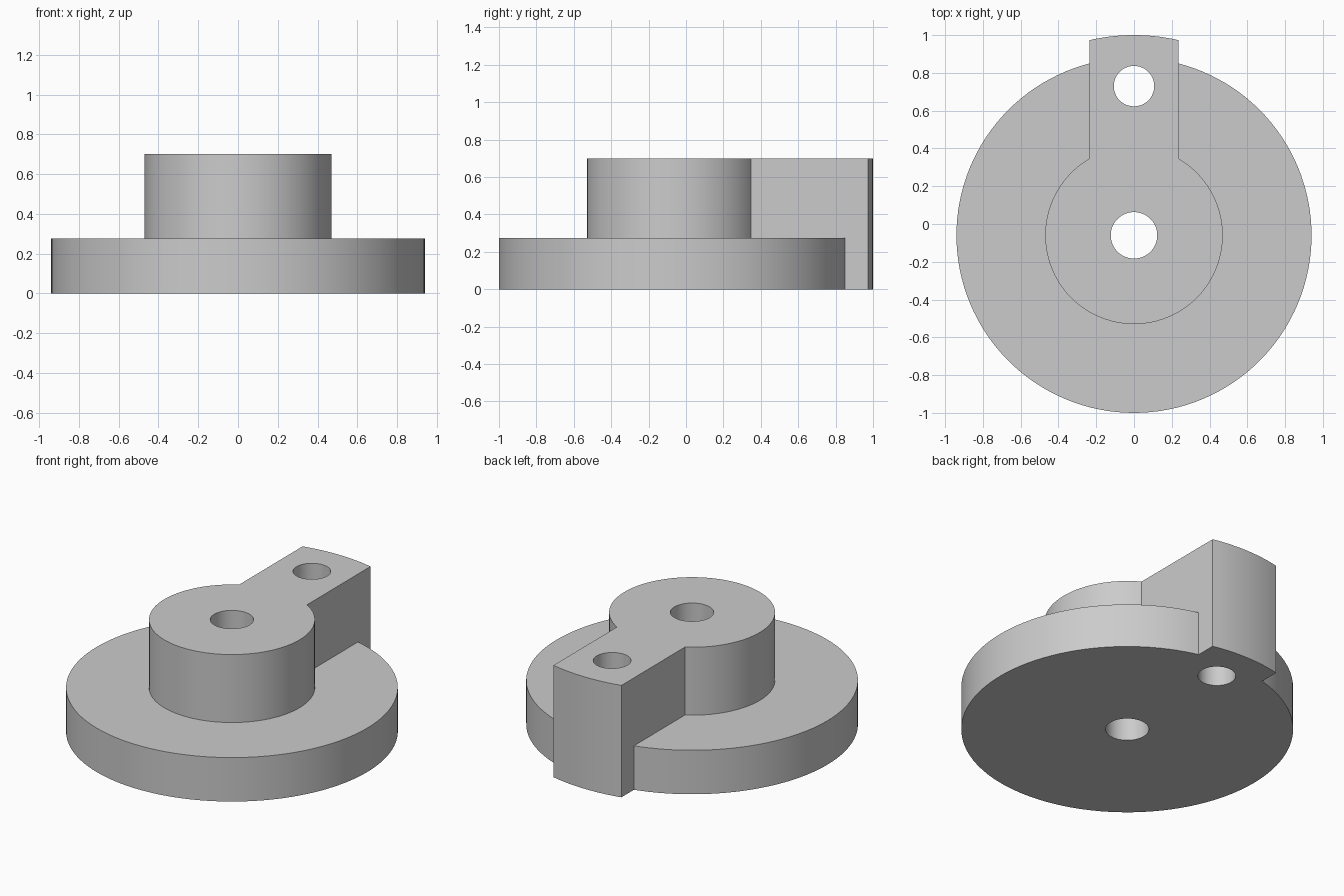
import bpy
import bmesh
from math import acos, cos, pi, radians, sin

if "Cube" in bpy.data.objects:
    bpy.data.objects.remove(bpy.data.objects["Cube"])

AXIS_Y = -0.06       # centre of the flange and hub
FLANGE_R, FLANGE_H = 0.94, 0.275
HUB_R, TOTAL_H = 0.47, 0.7
ARM_HALF, ARM_R = 0.235, 1.06
BORE_R, PIN_R, PIN_Y = 0.123, 0.107, 0.73

grey = bpy.data.materials.new("plain grey")
grey.use_nodes = True
grey.diffuse_color = (0.6, 0.6, 0.6, 1)
grey.node_tree.nodes["Principled BSDF"].inputs["Base Color"].default_value = (0.6, 0.6, 0.6, 1)


def arc(radius, start, end, steps, cy=AXIS_Y):
    """Points along an arc, both ends included."""
    angles = [start + (end - start) * i / steps for i in range(steps + 1)]
    return [(radius * cos(a), cy + radius * sin(a)) for a in angles]


def circle(radius, steps, cy=AXIS_Y):
    return arc(radius, 0, 2 * pi, steps, cy)[:-1]


def prism(name, outline, bottom, top):
    """Extrude a closed outline from bottom to top."""
    bm = bmesh.new()
    base = bm.faces.new([bm.verts.new((x, y, bottom)) for x, y in outline])
    side = bmesh.ops.extrude_face_region(bm, geom=[base])["geom"]
    moved = [v for v in side if isinstance(v, bmesh.types.BMVert)]
    bmesh.ops.translate(bm, vec=(0, 0, top - bottom), verts=moved)
    bmesh.ops.recalc_face_normals(bm, faces=bm.faces)
    mesh = bpy.data.meshes.new(name)
    bm.to_mesh(mesh)
    bm.free()
    mesh.materials.append(grey)
    obj = bpy.data.objects.new(name, mesh)
    bpy.context.collection.objects.link(obj)
    return obj


def combine(target, other, operation):
    """Apply a boolean and discard the helper."""
    mod = target.modifiers.new(operation.title(), "BOOLEAN")
    mod.operation, mod.solver, mod.object = operation, "EXACT", other
    bpy.context.view_layer.objects.active = target
    bpy.ops.object.modifier_apply(modifier=mod.name)
    bpy.data.objects.remove(other)


# Round flange
body = prism("flanged_hub_with_arm", circle(FLANGE_R, 128), 0, FLANGE_H)

# Hub and radial arm share one keyhole outline
tip = acos(ARM_HALF / ARM_R)
root = acos(ARM_HALF / HUB_R)
keyhole = arc(ARM_R, tip, pi - tip, 12) + arc(HUB_R, pi - root, 2 * pi + root, 80)
combine(body, prism("hub_and_arm", keyhole, 0, TOTAL_H), "UNION")

# Through holes: centre bore and pin hole in the arm
for name, radius, y in (("bore", BORE_R, AXIS_Y), ("pin_hole", PIN_R, PIN_Y)):
    cutter = prism(name, circle(radius, 64, y), -0.1, TOTAL_H + 0.1)
    cutter.hide_render = True
    combine(body, cutter, "DIFFERENCE")

# Smooth round walls, sharp corners
bpy.ops.object.select_all(action="DESELECT")
body.select_set(True)
bpy.context.view_layer.objects.active = body
bpy.ops.object.shade_smooth_by_angle(angle=radians(30))
